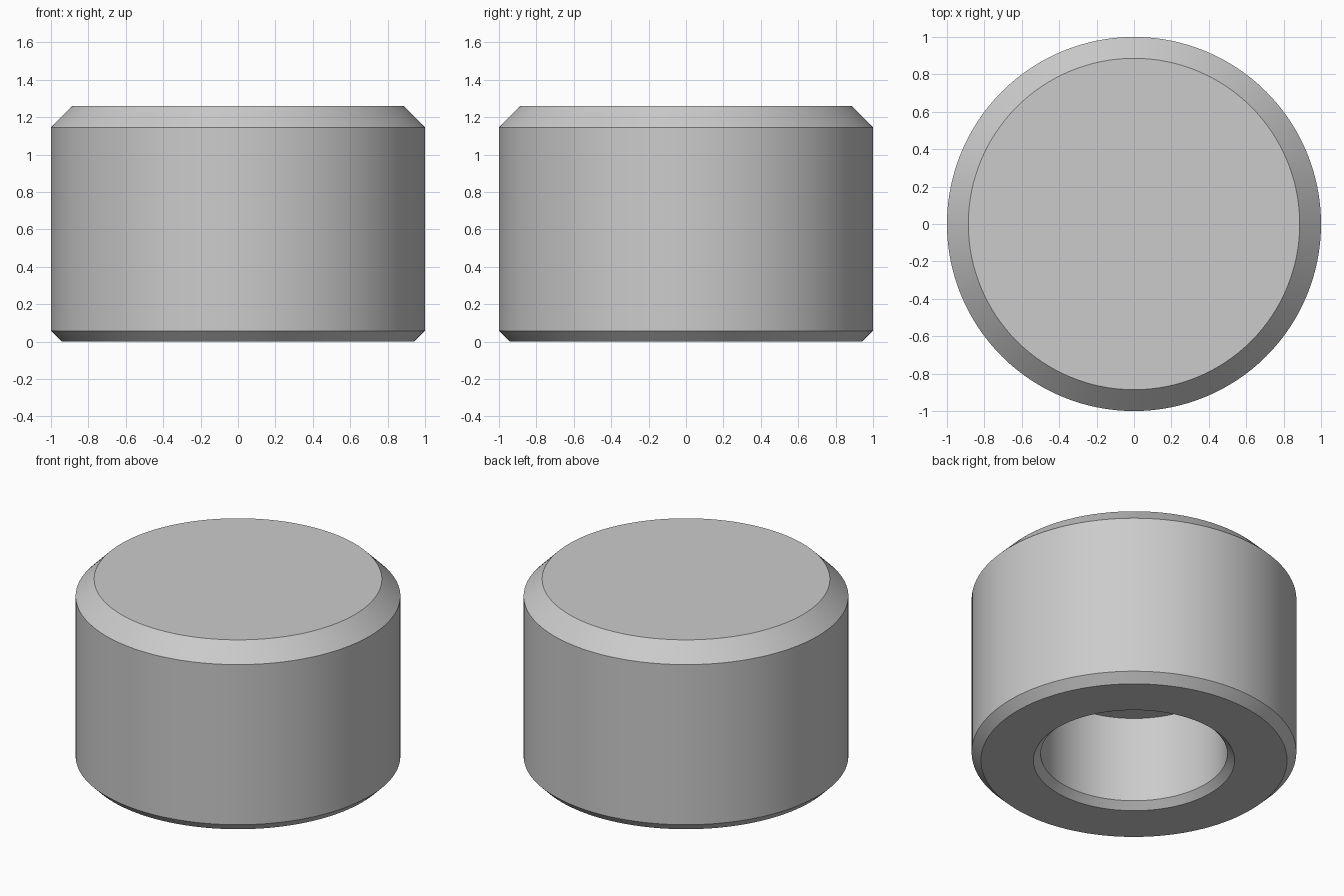
import bpy
import bmesh
import math

cube = bpy.data.objects.get("Cube")
if cube:
    bpy.data.objects.remove(cube, do_unlink=True)

SIDES = 128

# One plain steel grey
steel = bpy.data.materials.new("steel_grey")
steel.use_nodes = True
grey = (0.6, 0.6, 0.6, 1)
steel.diffuse_color = grey
steel.node_tree.nodes["Principled BSDF"].inputs["Base Color"].default_value = grey


def lathe(name, profile, material):
    """Turn a (radius, height) profile about z and cap both open ends."""
    bm = bmesh.new()
    rings = []
    for r, z in profile:
        angles = [math.tau * i / SIDES for i in range(SIDES)]
        rings.append([bm.verts.new((r * math.cos(a), r * math.sin(a), z)) for a in angles])
    for low, high in zip(rings, rings[1:]):
        for i in range(SIDES):
            j = (i + 1) % SIDES
            bm.faces.new((low[i], low[j], high[j], high[i]))
    bm.faces.new(rings[0])
    bm.faces.new(rings[-1])
    bmesh.ops.recalc_face_normals(bm, faces=bm.faces)
    mesh = bpy.data.meshes.new(name)
    bm.to_mesh(mesh)
    bm.free()
    mesh.materials.append(material)
    obj = bpy.data.objects.new(name, mesh)
    bpy.context.collection.objects.link(obj)
    bpy.ops.object.select_all(action="DESELECT")
    obj.select_set(True)
    bpy.context.view_layer.objects.active = obj
    bpy.ops.object.shade_smooth_by_angle(angle=math.radians(30))
    return obj


# Round pad: blind bore, chamfered mouth, underside, wall, chamfered top
lathe("round_pad", [
    (0.575, 0.63),
    (0.575, 0.045),
    (0.62, 0),
    (0.943, 0),
    (1, 0.057),
    (1, 1.145),
    (0.886, 1.26),
], steel)
